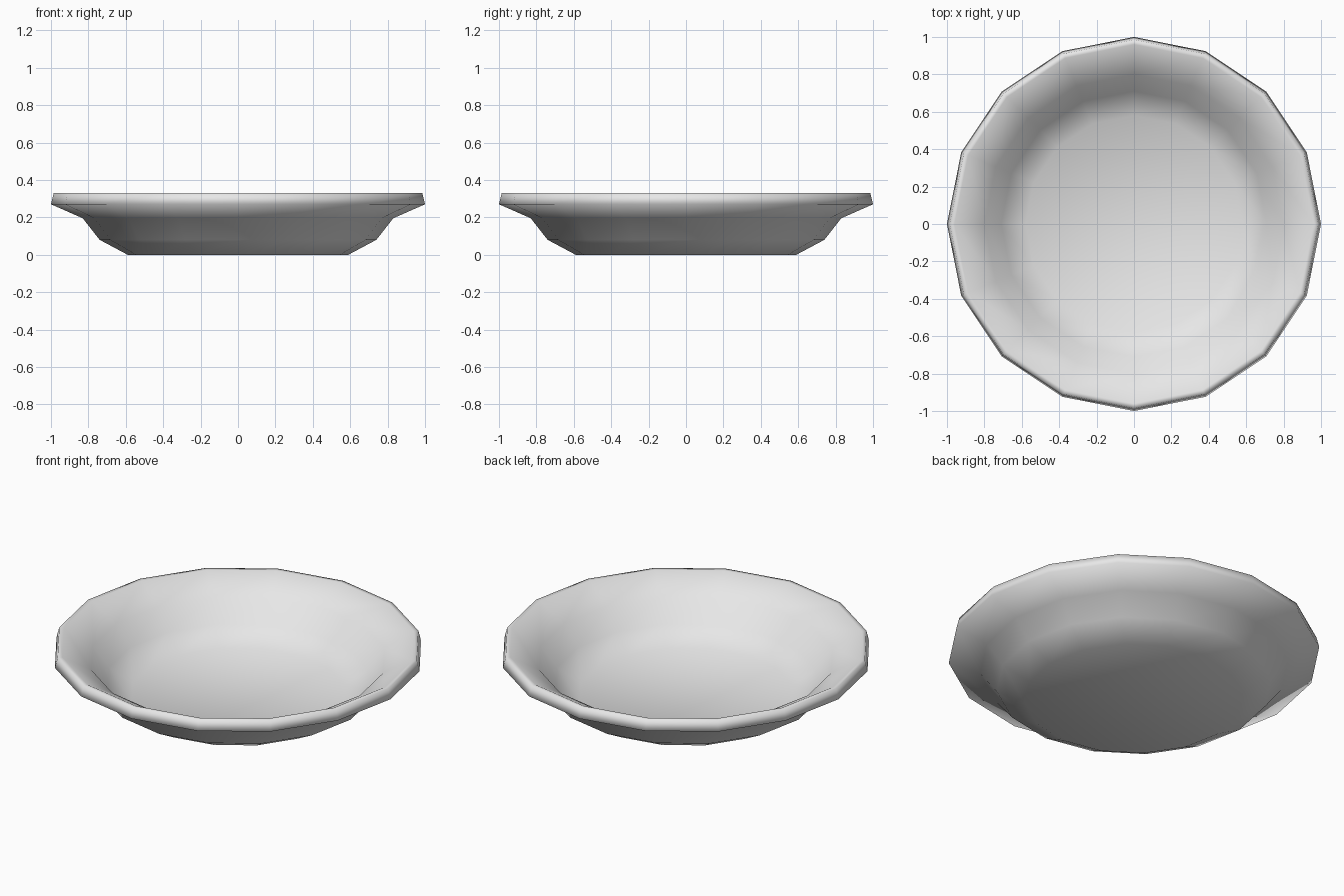
import bpy, bmesh, math

if "Cube" in bpy.data.objects:
    bpy.data.objects.remove(bpy.data.objects["Cube"])

SIDES = 16
# closed shell profile (radius, height): underside, lip, then inside
PROFILE = [(0.59, 0.0), (0.74, 0.08), (0.83, 0.195), (1.0, 0.27),
           (0.985, 0.33), (0.96, 0.33), (0.80, 0.24), (0.71, 0.12), (0.58, 0.04)]

mat = bpy.data.materials.new("pale_grey")
mat.diffuse_color = (0.8, 0.8, 0.8, 1)
mat.use_nodes = True
mat.node_tree.nodes["Principled BSDF"].inputs["Base Color"].default_value = mat.diffuse_color

# revolve the profile into rings
bm = bmesh.new()
rings = []
for r, z in PROFILE:
    rings.append([bm.verts.new((r * math.cos(2 * math.pi * i / SIDES),
                                r * math.sin(2 * math.pi * i / SIDES), z))
                  for i in range(SIDES)])
for a, b in zip(rings, rings[1:]):
    for i in range(SIDES):
        j = (i + 1) % SIDES
        bm.faces.new((a[i], a[j], b[j], b[i]))
# base and inside floor
bm.faces.new(rings[0])
bm.faces.new(rings[-1])
bmesh.ops.recalc_face_normals(bm, faces=bm.faces[:])
for f in bm.faces:
    f.smooth = True

me = bpy.data.meshes.new("dish")
bm.to_mesh(me)
bm.free()
dish = bpy.data.objects.new("dish", me)
bpy.context.collection.objects.link(dish)
me.materials.append(mat)
